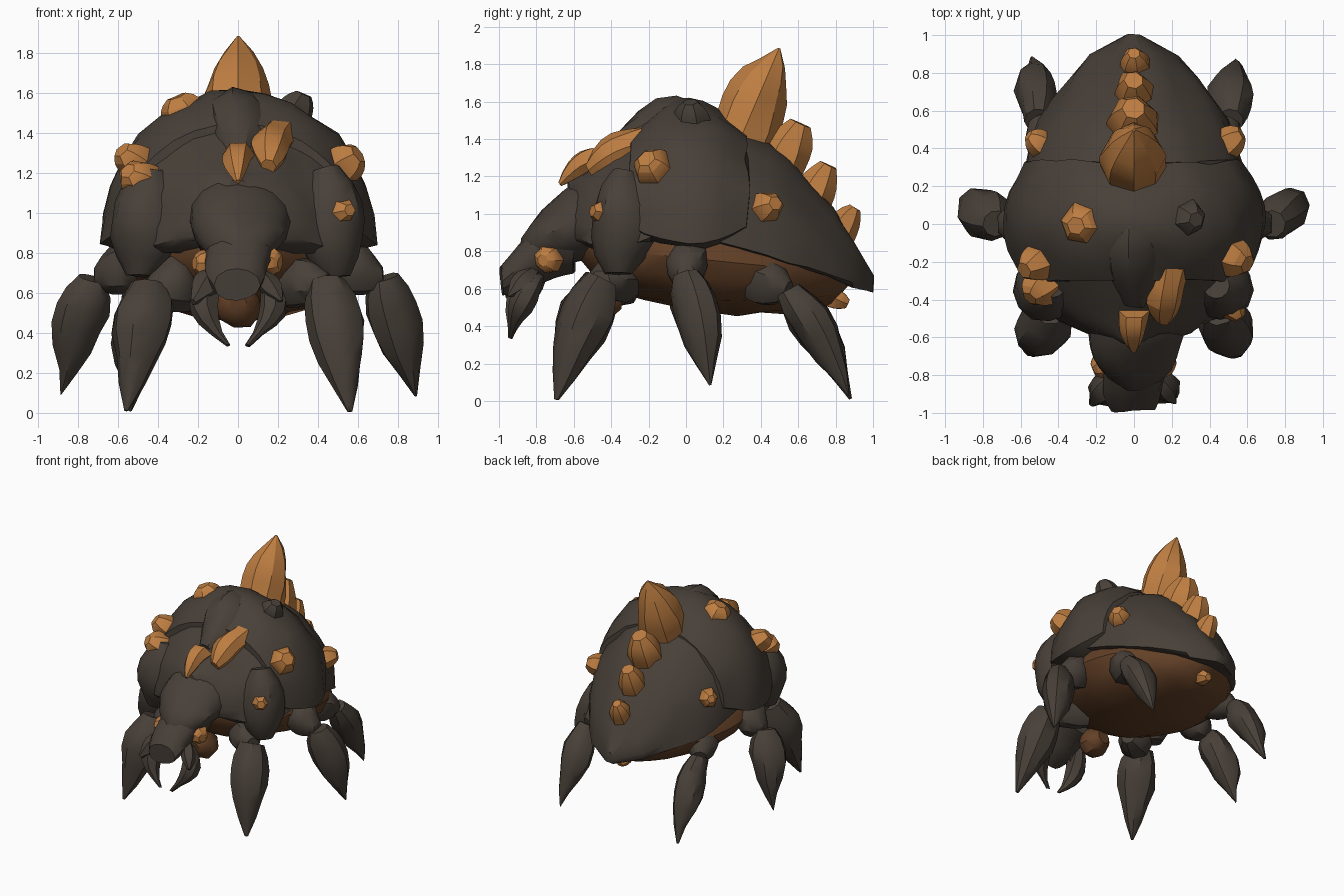
import bpy
import bmesh
from math import sin, cos, pi, tau
from mathutils import Vector, noise

default_cube = bpy.data.objects.get("Cube")
if default_cube:
    bpy.data.objects.remove(default_cube, do_unlink=True)


def make_material(name, *rgb):
    material = bpy.data.materials.new(name)
    material.use_nodes = True
    material.diffuse_color = (*rgb, 1)
    shader = material.node_tree.nodes["Principled BSDF"]
    shader.inputs["Base Color"].default_value = (*rgb, 1)
    return material


STONE = make_material("dark stone", .065, .051, .04)
AMBER = make_material("amber crystal", .51, .205, .053)
BROWN = make_material("brown underside", .125, .052, .02)


def skin(name, rings, material, sharp):
    """Join equal rings of points into a closed, slightly lumpy solid."""
    bm = bmesh.new()
    loops = [[bm.verts.new(point) for point in ring] for ring in rings]
    count = len(loops[0])
    for lower, upper in zip(loops, loops[1:]):
        for i in range(count):
            j = (i + 1) % count
            bm.faces.new((lower[i], lower[j], upper[j], upper[i]))
    bm.faces.new(loops[0])
    bm.faces.new(loops[-1])
    bmesh.ops.recalc_face_normals(bm, faces=bm.faces)
    bm.normal_update()
    shifts = [vert.normal * noise.noise(vert.co * 5) * .03 for vert in bm.verts]
    for vert, shift in zip(bm.verts, shifts):
        vert.co += shift
    bm.normal_update()
    for face in bm.faces:
        face.smooth = True
    for edge in bm.edges:
        edge.smooth = edge.calc_face_angle(0) < sharp
    mesh = bpy.data.meshes.new(name)
    bm.to_mesh(mesh)
    bm.free()
    mesh.materials.append(material)
    bpy.context.collection.objects.link(bpy.data.objects.new(name, mesh))


def hull(name, material, start, end, width, top, low, arched=True, steps=8, sides=16):
    """Body part along y whose width, top and bottom follow rules of t."""
    rings = []
    for step in range(steps + 1):
        t = step / steps
        y = start + (end - start) * t
        w, high, base = max(width(t), .04), top(t), low(t)
        if arched:
            # Arch with a turned-in lower lip
            angles = [pi * i / sides for i in range(sides + 1)]
            ring = [(w * cos(a), y, base + (high - base) * sin(a)) for a in angles]
            ring += [(w * side * .85, y, base - .02) for side in (-1, 1)]
        else:
            angles = [tau * i / sides for i in range(sides)]
            middle, half = (high + base) / 2, (high - base) / 2
            ring = [(w * cos(a), y, middle + half * sin(a)) for a in angles]
        rings.append(ring)
    skin(name, rings, material, sharp=.65)


def claw(t):
    return sin(pi * (.2 + .8 * t))


def pod(t):
    return sin(pi * (.13 + .74 * t))


def spike(t):
    return 1 - t ** 3


def stub(t):
    return 1 - .55 * t ** 4


def limb(name, start, end, radius, profile, material=STONE, bow=(0, 0, 0), side=1, sides=9):
    """Bowed tube with its thickness set by a profile rule."""
    flip = Vector((side, 1, 1))
    start, end, bow = (Vector(v) * flip for v in (start, end, bow))
    turn = (end - start).to_track_quat("Z", "Y")
    rings = []
    steps = 6
    for step in range(steps + 1):
        t = step / steps
        centre = start.lerp(end, t) + bow * sin(pi * t)
        r = max(radius * profile(t), .01)
        angles = [tau * i / sides for i in range(sides)]
        rings.append([centre + turn @ Vector((r * cos(a), r * sin(a), 0)) for a in angles])
    skin(name, rings, material, sharp=.3 if material == AMBER else .65)


def stud(name, x, y, z, radius, material=AMBER):
    """Faceted stud pointing away from the body core."""
    centre = Vector((x, y, z))
    out = (centre - Vector((0, .1, .85))).normalized() * .08
    limb(name, centre - out, centre + out, radius, stub, material, sides=6)


# Underside and overlapping back plates
hull("belly", BROWN, -.6, .9,
     width=lambda t: .6 * abs(sin(pi * t)) ** .6,
     top=lambda t: .85 - .15 * t + .25 * abs(sin(pi * t)) ** .4,
     low=lambda t: .8 - .15 * t - .25 * abs(sin(pi * t)) ** .4, arched=False, steps=12)
hull("rear_shell", STONE, .1, 1,
     width=lambda t: .6 * (1 - t * t) ** .65,
     top=lambda t: 1.5 - .83 * t * t,
     low=lambda t: .88 - .28 * t)
hull("middle_shell", STONE, -.3, .33,
     width=lambda t: .58 + .12 * sin(pi * t),
     top=lambda t: 1.45 + .17 * sin(pi * t),
     low=lambda t: .93 - .09 * sin(pi * t))
hull("front_shell", STONE, -.63, -.15,
     width=lambda t: .12 + .5 * sin(pi * t / 2) ** .6,
     top=lambda t: 1.17 + .35 * t,
     low=lambda t: .9 - .08 * sin(pi * t))
limb("crown_ridge", (0, -.42, 1.28), (0, .2, 1.48), .16, pod, bow=(0, 0, .08))

# Head: rounded skull, narrower muzzle and mouth
hull("skull", STONE, -.42, -.88,
     width=lambda t: .26 * (1 - t ** 3) ** .6,
     top=lambda t: 1.22 - .35 * t * t,
     low=lambda t: .76 - .05 * t, arched=False)
hull("muzzle", STONE, -.6, -.98,
     width=lambda t: .19 - .08 * t * t,
     top=lambda t: 1 - .28 * t * t,
     low=lambda t: .68 - .12 * t, arched=False, sides=12)
limb("mouth", (0, -.58, .54), (0, -.36, .54), .12, pod, BROWN)

# Leg joints: hip, knee, foot, thickness of the lower leg
LEGS = {
    "front": ((.2, -.3, .6), (.45, -.45, .64), (.56, -.69, .01), .15),
    "middle": ((.45, 0, .7), (.73, 0, .68), (.89, .13, .08), .13),
    "rear": ((.36, .3, .65), (.51, .55, .59), (.54, .88, .01), .115),
}

for side, label in ((1, "left"), (-1, "right")):
    for place, (hip, knee, foot, thickness) in LEGS.items():
        limb(f"{label}_{place}_thigh", hip, knee, .13, pod, bow=(0, 0, .03), side=side)
        limb(f"{label}_{place}_claw", knee, foot, thickness, claw, bow=(-.01, 0, .05), side=side)

    # Shoulder armour
    limb(f"{label}_shoulder", (.43, -.32, 1.22), (.49, -.36, .68), .18, pod, side=side, sides=12)

    # Jaws, cheek hooks and eyes
    limb(f"{label}_mandible", (.13, -.78, .68), (.05, -.94, .34), .07, claw,
         bow=(.08, -.03, 0), side=side, sides=7)
    limb(f"{label}_cheek_hook", (.1, -.8, .7), (.22, -.95, .56), .06, claw, side=side, sides=6)
    limb(f"{label}_eye", (.13, -.72, .75), (.22, -.77, .75), .08, stub, AMBER, side=side, sides=7)
    stud(f"{label}_rear_crystal", side * .5, .43, 1.03, .075)

# Amber spines down the back, shrinking toward the tail
limb("great_spine", (0, .29, 1.4), (0, .5, 1.89), .18, spike, AMBER, sides=8)
for i, label in enumerate(("second", "third", "tail")):
    base = Vector((0, .48 + .15 * i, 1.2 - .19 * i))
    tip = base + Vector((0, .13, .28 - .03 * i))
    limb(f"{label}_spine", base, tip, .13 - .02 * i, stub, AMBER, sides=7)

# Scattered studs
stud("left_side_crystal", .54, -.18, 1.25, .11)
stud("left_shoulder_crystal", .51, -.45, 1, .08)
stud("right_upper_crystal", -.52, -.21, 1.27, .1)
stud("right_lower_crystal", -.5, -.35, 1.18, .1)
stud("right_top_crystal", -.28, 0, 1.52, .12)
stud("left_top_stone", .3, .03, 1.53, .1, STONE)
stud("under_tail_crystal", 0, .79, .55, .06)
limb("brow_crystal", (.2, -.2, 1.38), (.15, -.52, 1.23), .1, stub, AMBER, bow=(0, 0, .03), sides=7)
limb("forehead_crystal", (0, -.46, 1.29), (0, -.67, 1.16), .08, spike, AMBER, bow=(0, 0, .03), sides=6)
